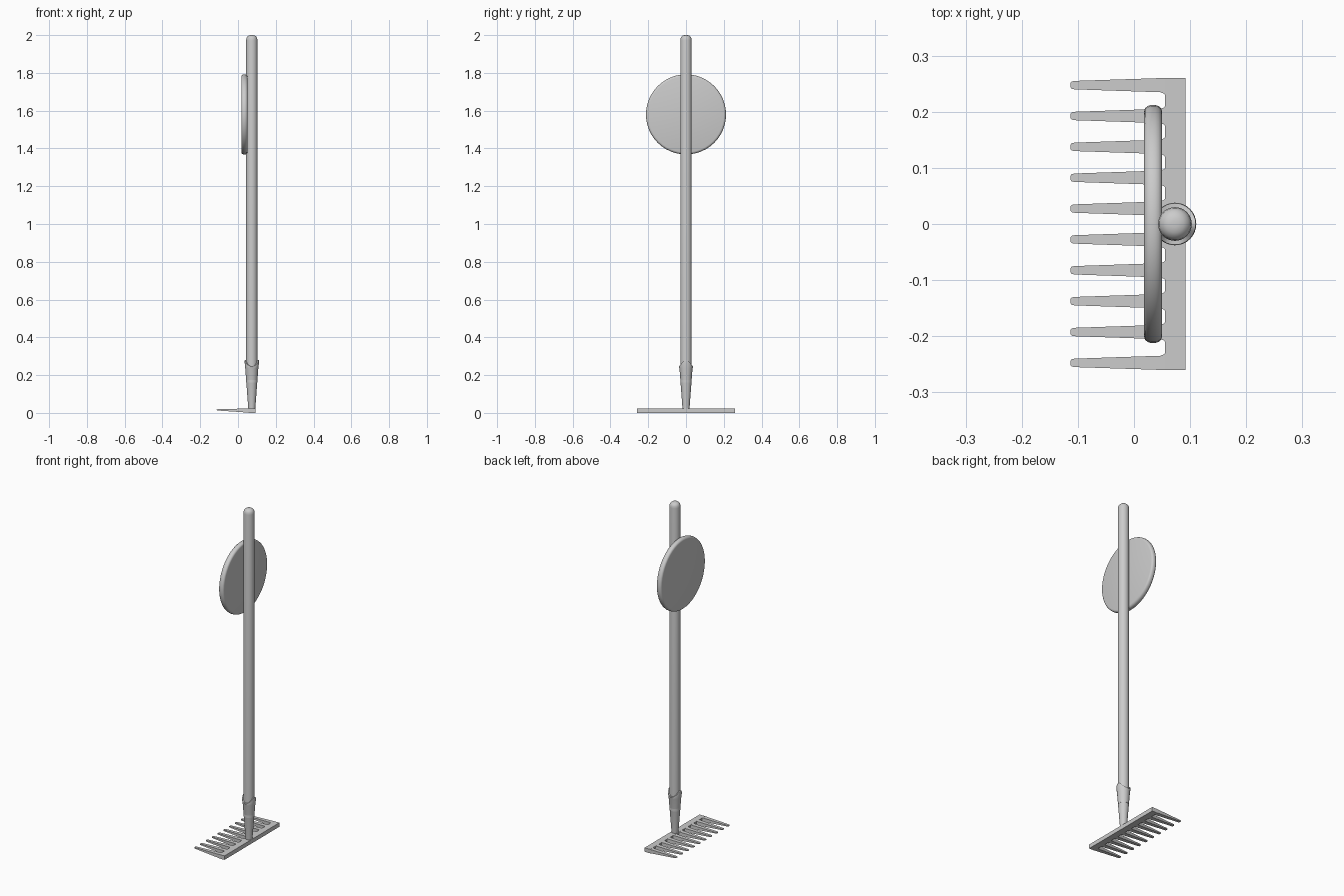
import bpy, bmesh, math

if "Cube" in bpy.data.objects:
    bpy.data.objects.remove(bpy.data.objects["Cube"])

CX = 0.073   # x of the handle axis


def finish(name, bm, angle=35):
    bmesh.ops.recalc_face_normals(bm, faces=bm.faces)
    me = bpy.data.meshes.new(name)
    bm.to_mesh(me)
    bm.free()
    ob = bpy.data.objects.new(name, me)
    bpy.context.collection.objects.link(ob)
    bpy.ops.object.select_all(action='DESELECT')
    ob.select_set(True)
    bpy.context.view_layer.objects.active = ob
    bpy.ops.object.shade_smooth_by_angle(angle=math.radians(angle))
    return ob


def loft(bm, rings):
    loops = [[bm.verts.new(p) for p in ring] for ring in rings]
    for a, b in zip(loops, loops[1:]):
        for i in range(len(a)):
            j = (i + 1) % len(a)
            bm.faces.new((a[i], a[j], b[j], b[i]))
    bm.faces.new(loops[0][::-1])
    bm.faces.new(loops[-1])


def ring(r, z, n=32, wave=0.0):
    # the wave raises the ring on the +x and -x sides
    return [(CX + r * math.cos(t), r * math.sin(t), z + wave * abs(math.cos(t)) ** 3)
            for t in (2 * math.pi * i / n for i in range(n))]


# Handle with domed end
bm = bmesh.new()
loft(bm, [ring(r, z) for r, z in ((0.03, 0.16), (0.03, 1.972), (0.0285, 1.984),
                                  (0.024, 1.992), (0.016, 1.998), (0.006, 2.0))])
finish("handle", bm)

# Tapered socket with a scalloped collar
bm = bmesh.new()
loft(bm, [ring(0.018, 0.015), ring(0.0345, 0.235), ring(0.038, 0.246, wave=0.022),
          ring(0.037, 0.248, wave=0.032), ring(0.029, 0.248, wave=0.032),
          ring(0.029, 0.22)])
finish("socket", bm)

# Round disc fixed to the handle
bm = bmesh.new()
profile = [(0.018, 0.200), (0.0195, 0.206), (0.024, 0.210), (0.030, 0.212),
           (0.038, 0.212), (0.044, 0.210), (0.0485, 0.206), (0.050, 0.200)]
loft(bm, [[(x, r * math.cos(2 * math.pi * i / 48), 1.58 + r * math.sin(2 * math.pi * i / 48))
           for i in range(48)] for x, r in profile])
finish("disc", bm)

# Rake bar
bm = bmesh.new()
loft(bm, [[(x, y, z) for x, y in ((0.055, -0.26), (0.092, -0.26), (0.092, 0.26), (0.055, 0.26))]
          for z in (0.0, 0.024)])
finish("rake_bar", bm)

# Ten tapering tines with flared roots: x, half width, bottom, top
sections = [(0.057, 0.019, 0.001, 0.0235), (0.053, 0.015, 0.001, 0.0235),
            (0.047, 0.0127, 0.002, 0.0232), (-0.106, 0.0075, 0.0125, 0.0195),
            (-0.111, 0.0065, 0.013, 0.019), (-0.113, 0.004, 0.0145, 0.018)]
bm = bmesh.new()
for k in range(10):
    yc = -0.2475 + 0.055 * k
    rings = []
    for x, w, z0, z1 in sections:
        ya, yb = max(yc - w, -0.26), min(yc + w, 0.26)
        rings.append([(x, ya, z0), (x, yb, z0), (x, yb, z1), (x, ya, z1)])
    loft(bm, rings)
finish("rake_tines", bm)
